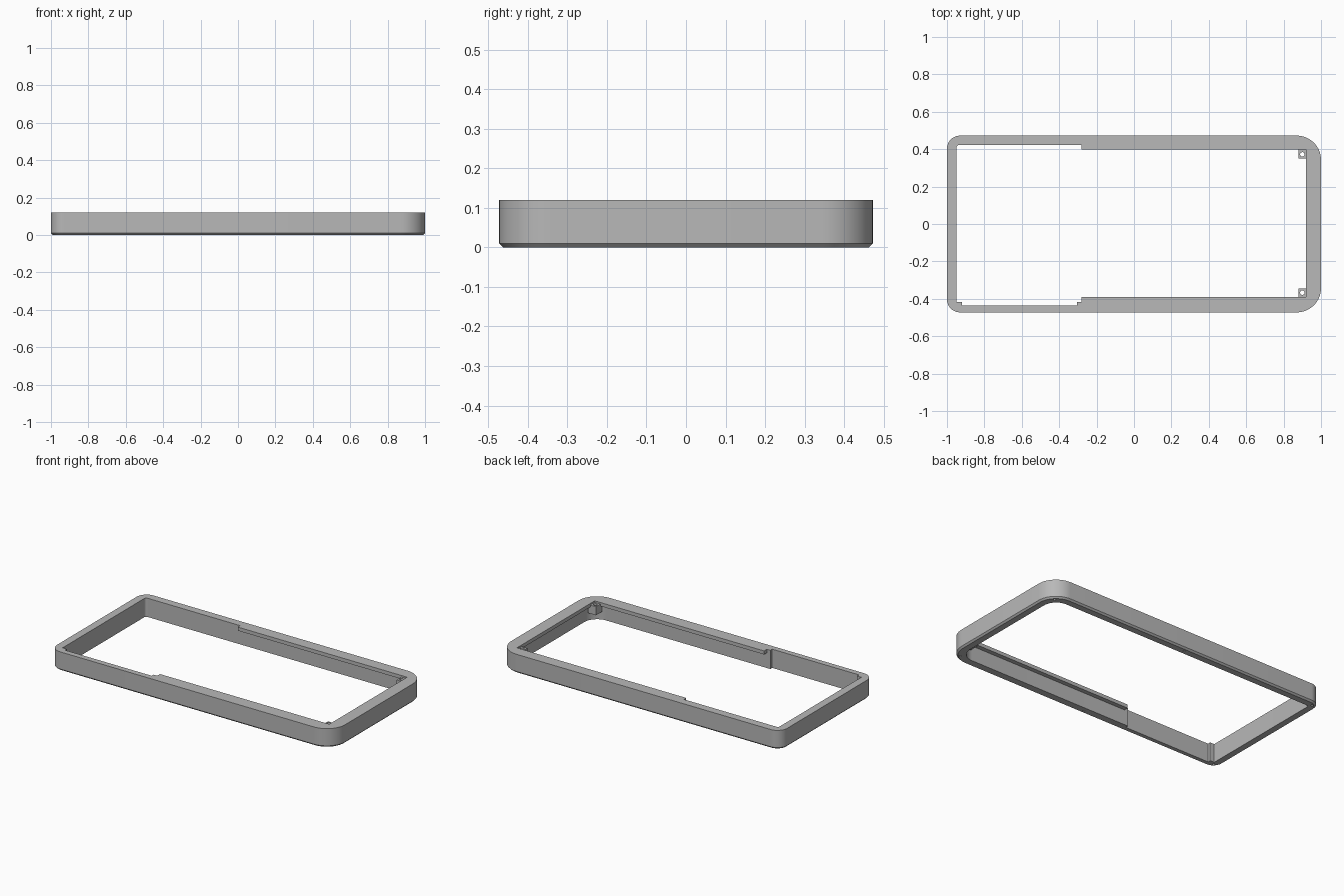
import bpy, bmesh
from math import sin, cos, pi
from mathutils import Vector

default = bpy.data.objects.get("Cube")
if default:
    bpy.data.objects.remove(default, do_unlink=True)

grey = bpy.data.materials.new("satin grey")
grey.use_nodes = True
grey.diffuse_color = (0.48, 0.48, 0.48, 1)
grey.node_tree.nodes["Principled BSDF"].inputs["Base Color"].default_value = (0.48, 0.48, 0.48, 1)

HEIGHT = 0.12
LIP_BOTTOM = 0.097
HALF_WIDTH = 0.4725


def rounded(corners, steps=14):
    """Right-angled outline from (x, y, radius) corners."""
    outline = []
    for i, (x, y, r) in enumerate(corners):
        p = Vector((x, y))
        if r == 0:
            outline.append(p)
            continue
        before = (Vector(corners[i - 1][:2]) - p).normalized()
        after = (Vector(corners[(i + 1) % len(corners)][:2]) - p).normalized()
        centre = p + r * (before + after)
        for k in range(steps + 1):
            t = pi / 2 * k / steps
            outline.append(centre - r * (after * cos(t) + before * sin(t)))
    return outline


def rectangle(x0, x1, y0, y1, left_r=0, right_r=0):
    return rounded([(x0, y0, left_r), (x1, y0, right_r),
                    (x1, y1, right_r), (x0, y1, left_r)])


def circle(x, y, r, sides=20):
    return [Vector((x + r * cos(2 * pi * k / sides), y + r * sin(2 * pi * k / sides)))
            for k in range(sides)]


def wall(bm, *sections):
    """Side faces through (z, outline) sections; returns the vertex rings."""
    rings = [[bm.verts.new((p.x, p.y, z)) for p in pts] for z, pts in sections]
    for low, high in zip(rings, rings[1:]):
        for i in range(len(low)):
            j = (i + 1) % len(low)
            bm.faces.new((low[i], low[j], high[j], high[i]))
    return rings


def cap(bm, *rings):
    """Flat face inside the first ring, with the other rings as holes."""
    edges = [bm.edges.get((ring[i - 1], ring[i])) for ring in rings for i in range(len(ring))]
    bmesh.ops.triangle_fill(bm, edges=edges, use_beauty=True, normal=(0, 0, 1))


def finish(bm, name):
    bmesh.ops.remove_doubles(bm, verts=bm.verts[:], dist=0.00001)
    bmesh.ops.recalc_face_normals(bm, faces=bm.faces[:])
    mesh = bpy.data.meshes.new(name)
    bm.to_mesh(mesh)
    bm.free()
    mesh.materials.append(grey)
    obj = bpy.data.objects.new(name, mesh)
    bpy.context.collection.objects.link(obj)
    bpy.ops.object.select_all(action="DESELECT")
    obj.select_set(True)
    bpy.context.view_layer.objects.active = obj
    bpy.ops.object.shade_smooth_by_angle(angle=pi / 6)


def body_outline(inset):
    return rectangle(-1 + inset, 1 - inset, -HALF_WIDTH + inset, HALF_WIDTH - inset,
                     0.07 - inset, 0.13 - inset)


# Inside outlines: shared left end with its small corner post
left_end = [(-0.95, 0.422, 0.015), (-0.95, -0.418, 0), (-0.92, -0.418, 0),
            (-0.92, -0.437, 0), (-0.305, -0.437, 0), (-0.305, -0.418, 0),
            (-0.28, -0.418, 0)]
lip_end = [(-0.28, 0.422, 0)]
cavity = rounded(left_end + [(0.95, -0.418, 0.09), (0.95, 0.422, 0.09)] + lip_end)
opening = rounded(left_end + [(-0.28, -0.39, 0), (0.92, -0.39, 0),
                              (0.92, 0.398, 0), (-0.28, 0.398, 0)] + lip_end)

# Outer wall with a chamfered bottom edge, and the two inner walls
bm = bmesh.new()
outer = wall(bm, (0, body_outline(0.01)), (0.01, body_outline(0)), (HEIGHT, body_outline(0)))
inner = wall(bm, (0, cavity), (LIP_BOTTOM, cavity))
rim = wall(bm, (LIP_BOTTOM, opening), (HEIGHT, opening))

# Underside of the overhanging lip
lip_outside = [v for v in inner[1] if v.co.x > -0.29]
lip_inside = [v for v in rim[0] if v.co.x > -0.29 and abs(v.co.y) < 0.41]
bm.faces.new(lip_outside + lip_inside[::-1])

# Blind screw holes in the underside
holes = []
for side in (-1, 1):
    for x, y in ((-0.962, 0.438), (0, 0.447), (0.945, 0.42)):
        hole = circle(x, side * y, 0.007)
        mouth, floor = wall(bm, (0, hole), (0.04, hole))
        bm.faces.new(floor)
        holes.append(mouth)

cap(bm, outer[0], inner[0], *holes)
cap(bm, outer[-1], rim[1])
finish(bm, "frame")

# Drilled mounting blocks in the two right-hand corners
for name, y0, y1, hole_y in (("front_mount", -0.405, -0.345, -0.367),
                             ("back_mount", 0.35, 0.41, 0.372)):
    bm = bmesh.new()
    block = rectangle(0.88, 0.935, y0, y1)
    hole = circle(0.9, hole_y, 0.012)
    sides = wall(bm, (0.055, block), (0.11, block))
    bore = wall(bm, (0.055, hole), (0.11, hole))
    for level in (0, 1):
        cap(bm, sides[level], bore[level])
    finish(bm, name)
